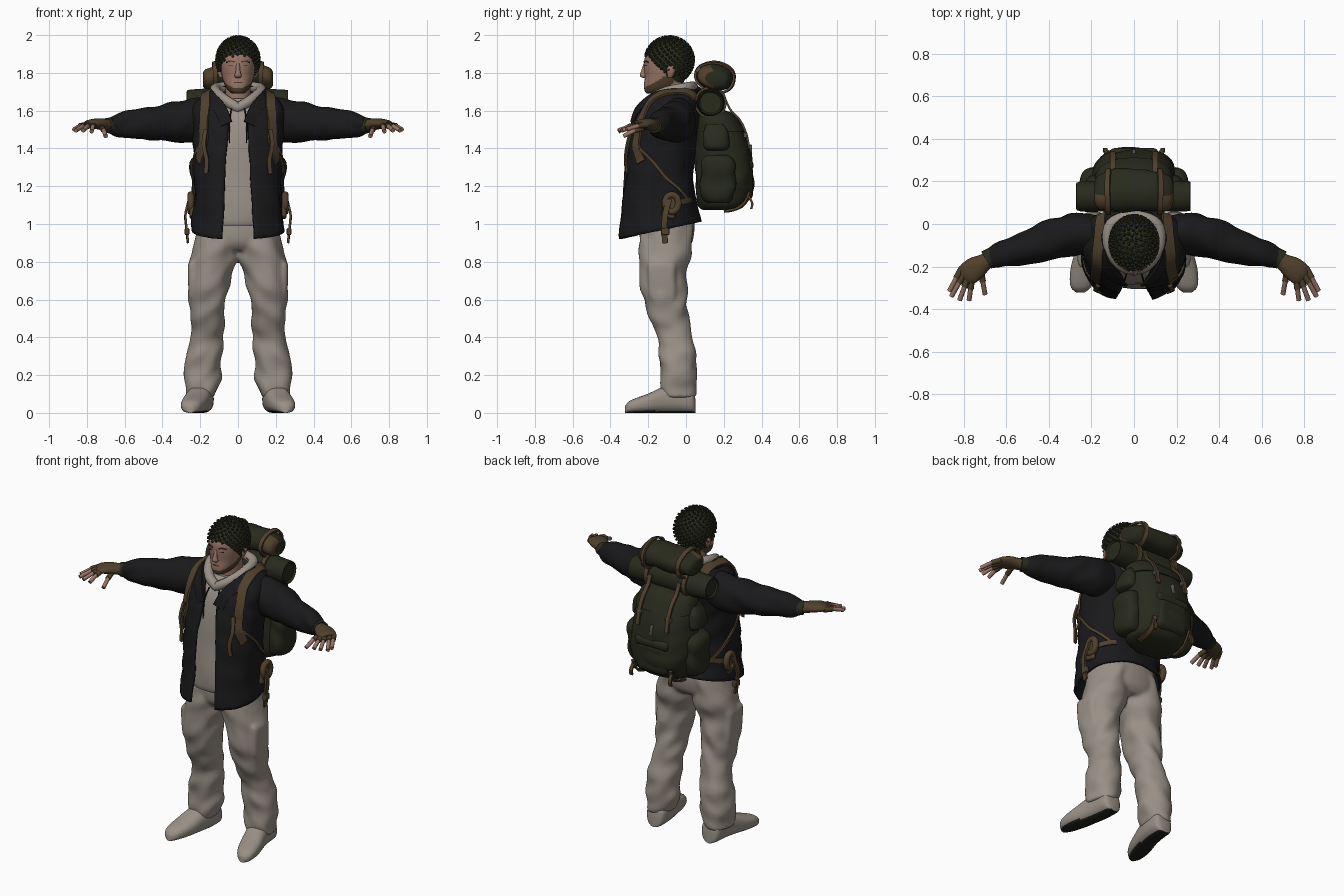
import bpy, bmesh, math
from mathutils import Vector, Matrix, noise
from mathutils.bvhtree import BVHTree

if "Cube" in bpy.data.objects:
    bpy.data.objects.remove(bpy.data.objects["Cube"])

def mat(name, r, g, b):
    m = bpy.data.materials.new(name)
    m.diffuse_color = (r, g, b, 1)
    m.use_nodes = True
    m.node_tree.nodes["Principled BSDF"].inputs["Base Color"].default_value = m.diffuse_color
    return m

BEIGE = mat("beige_cloth", .32, .28, .24)
BLACK = mat("black_jacket", .010, .010, .0112)
GREEN = mat("olive_canvas", .021, .0235, .012)
HAIR = mat("dark_hair", .024, .026, .013)
BROWN = mat("brown_webbing", .08, .052, .025)
SKIN = mat("skin", .32, .18, .135)
SOLE = mat("dark_sole", .014, .016, .011)
METAL = mat("grey_metal", .10, .10, .09)

def finish(name, bm, m, mirror=False):
    bmesh.ops.recalc_face_normals(bm, faces=bm.faces)
    me = bpy.data.meshes.new(name)
    bm.to_mesh(me)
    bm.free()
    ob = bpy.data.objects.new(name, me)
    bpy.context.collection.objects.link(ob)
    me.materials.append(m)
    if mirror:
        ob.modifiers.new("mirror", 'MIRROR')
    return ob

def spline(rows, sub):
    """Smooth curve through rows of numbers."""
    out = []
    for i in range(len(rows) - 1):
        a, b, c, d = (rows[max(0, min(len(rows) - 1, i + k))] for k in (-1, 0, 1, 2))
        for s in range(sub):
            t = s / sub
            out.append([q + .5 * t * (r - p + t * (2*p - 5*q + 4*r - w + t * (3*(q - r) + w - p)))
                        for p, q, r, w in zip(a, b, c, d)])
    return out + [list(rows[-1])]

# Ring makers: centre, side axis, depth axis, front gap
def flat(x, y, z, a, b, tilt=0, gap=0):
    return [x, y, z, a, 0, 0, 0, b, tilt, gap]
def span(z, a, yf, yb, tilt=0, gap=0):
    return flat(0, (yf + yb) / 2, z, a, (yb - yf) / 2, tilt, gap)
def limb(x, y, z, b, c, k=.3):
    return [x, y, z, k * b, math.sqrt(1 - k * k) * b, 0, 0, 0, c, 0]
def along_y(y, x, w, h):
    return [x, y, h / 2, w, 0, 0, 0, 0, h / 2, 0]

def loft(name, rings, m, n=2, seg=32, sub=4, wrinkle=0, mirror=False, gap=False):
    bm = bmesh.new()
    S = lambda q: math.copysign(abs(q) ** (2 / n), q)
    loops = []
    for r in spline(rings, sub):
        c, u, v = Vector(r[:3]), Vector(r[3:6]), Vector(r[6:9])
        t0 = math.asin(min(1, max(0, r[9]) / u.length) ** (n / 2)) if gap else 0
        loop = []
        for i in range(seg + gap):
            t = t0 + (2 * math.pi - 2 * t0) * i / seg
            d = u * S(math.sin(t)) - v * S(math.cos(t))
            p = c + d
            if wrinkle:
                p += d.normalized() * wrinkle * noise.noise(Vector((p.x * 9, p.y * 9, p.z * 12 + p.x * 7)))
            loop.append(bm.verts.new(p))
        loops.append(loop)
    for A, B in zip(loops, loops[1:]):
        for i in range(seg):
            j = (i + 1) % len(A)
            bm.faces.new((A[i], A[j], B[j], B[i]))
    if not gap:
        bm.faces.new(loops[0])
        bm.faces.new(loops[-1])
    return finish(name, bm, m, mirror)

def tube(name, pts, rad, m, mirror=False, closed=False, sub=5):
    cu = bpy.data.curves.new(name, 'CURVE')
    cu.dimensions, cu.bevel_depth, cu.bevel_resolution, cu.use_fill_caps = '3D', rad, 3, True
    pts = spline(pts + pts[:1], sub)[:-1] if closed else spline(pts, sub)
    sp = cu.splines.new('POLY')
    sp.points.add(len(pts) - 1)
    for q, p in zip(sp.points, pts):
        q.co = (*p, 1)
    sp.use_cyclic_u = closed
    ob = bpy.data.objects.new(name, cu)
    bpy.context.collection.objects.link(ob)
    cu.materials.append(m)
    if mirror:
        ob.modifiers.new("mirror", 'MIRROR')
    return ob

def surface(ob):
    return BVHTree.FromPolygons([v.co for v in ob.data.vertices], [p.vertices for p in ob.data.polygons])

def ribbon(name, pts, width, m, centre, on=None, mirror=True):
    """Flat strap through pts, laid on a surface when one is given."""
    bm, loops, centre = bmesh.new(), [], Vector(centre)
    pts = [Vector(p) for p in spline(pts, 6)]
    nrm = [(p - centre).normalized() for p in pts]
    if on:
        for i, p in enumerate(pts):
            loc, nn, _, _ = on.find_nearest(p)
            nrm[i] = nn if nn.dot(nrm[i]) > 0 else -nn
            pts[i] = loc + nrm[i] * .012
    for i, p in enumerate(pts):
        t = pts[min(i + 1, len(pts) - 1)] - pts[max(i - 1, 0)]
        s = t.cross(nrm[i]).normalized() * width / 2
        h = nrm[i] * .006
        loops.append([bm.verts.new(p + q) for q in (s + h, h - s, -s - h, s - h)])
    for A, B in zip(loops, loops[1:]):
        for i in range(4):
            bm.faces.new((A[i], A[i - 1], B[i - 1], B[i]))
    bm.faces.new(loops[0])
    bm.faces.new(loops[-1])
    return finish(name, bm, m, mirror)

def box(name, c, half, m, mirror=False, bevel=0, rot=0):
    bm = bmesh.new()
    bmesh.ops.create_cube(bm, size=2, matrix=Matrix.Translation(c) @ Matrix.Rotation(rot, 4, 'X') @ Matrix.Diagonal((*half, 1)))
    ob = finish(name, bm, m, mirror)
    if bevel:
        b = ob.modifiers.new("bevel", 'BEVEL')
        b.width, b.segments = bevel, 4
    return ob

def paint(ob, m, rule):
    ob.data.materials.append(m)
    for p in ob.data.polygons:
        if rule(p.center, p.normal):
            p.material_index = len(ob.data.materials) - 1

# Trousers: hips, both legs and pockets fused into one cloth surface
hips = loft("hips", [span(1.06, .19, -.24, .04), span(.97, .208, -.247, .045), span(.90, .20, -.24, .032),
                     span(.86, .14, -.21, .0)], BEIGE, 2.2)
leg = loft("leg", [flat(.105, -.105, 1.0, .10, .137), flat(.122, -.11, .85, .126, .137), flat(.14, -.12, .75, .117, .127),
                   flat(.16, -.115, .6, .102, .115), flat(.158, -.088, .5, .088, .11), flat(.165, -.062, .4, .084, .1),
                   flat(.183, -.045, .3, .094, .1), flat(.188, -.04, .2, .102, .096), flat(.192, -.047, .13, .09, .096),
                   flat(.198, -.05, .08, .075, .085)], BEIGE, 2.1, 36, 6, .02)
pocket = loft("pocket", [flat(.228, -.12, .60, .02, .06), flat(.232, -.125, .62, .028, .07), flat(.236, -.13, .77, .03, .075),
                         flat(.234, -.13, .80, .02, .07)], BEIGE, 4)
bm = bmesh.new()
for part, sides in ((hips, (1,)), (leg, (1, -1)), (pocket, (1, -1))):
    for s in sides:
        old = len(bm.verts)
        bm.from_mesh(part.data)
        bm.verts.ensure_lookup_table()
        for v in bm.verts[old:]:
            v.co.x *= s
    bpy.data.objects.remove(part)
trousers = finish("trousers", bm, BEIGE)
rm = trousers.modifiers.new("fuse", 'REMESH')
rm.mode, rm.voxel_size, rm.use_smooth_shade = 'VOXEL', .011, True
sm = trousers.modifiers.new("soften", 'SMOOTH')
sm.iterations = 5

# Shoes with dark undersides
shoe = loft("shoe", [along_y(.05, .19, .03, .07), along_y(.03, .19, .058, .13), along_y(-.05, .195, .066, .15),
                     along_y(-.12, .208, .067, .138), along_y(-.2, .228, .068, .102), along_y(-.26, .242, .06, .08),
                     along_y(-.30, .25, .045, .062), along_y(-.322, .252, .02, .038)], BEIGE, 2.5, mirror=True)
paint(shoe, SOLE, lambda c, n: n.z < -.8)

# Hooded top, hood and drawstrings
loft("hooded_top", [span(.99, .19, -.295, .03), span(1.05, .2, -.305, .03), span(1.3, .2, -.285, .015),
                    span(1.5, .2, -.265, .03), span(1.6, .17, -.225, .04), span(1.665, .11, -.17, .03)], BEIGE, 2.4, wrinkle=.008)
tube("hood_roll", [(0, -.212, 1.615), (.065, -.19, 1.655), (.118, -.105, 1.70), (.105, 0, 1.722), (0, .035, 1.728),
                   (-.105, 0, 1.722), (-.118, -.105, 1.70), (-.065, -.19, 1.655)], .028, BEIGE, closed=True)
tube("drawstring", [(.035, -.235, 1.61), (.045, -.268, 1.54), (.045, -.282, 1.43)], .004, BLACK, True)

# Open jacket
jacket = loft("jacket_body", [span(.965, .235, -.355, .07, .045, .085), span(1.1, .225, -.335, .045, .02, .075),
                              span(1.3, .222, -.315, .03, 0, .065), span(1.45, .23, -.295, .05, 0, .055),
                              span(1.55, .238, -.268, .062, 0, .055), span(1.62, .232, -.228, .068, 0, .075),
                              span(1.67, .19, -.19, .065, 0, .085), span(1.70, .14, -.165, .055, .01, .085)],
              BLACK, 2.5, 56, 5, .014, gap=True)
on_jacket = surface(jacket)
sol = jacket.modifiers.new("thickness", 'SOLIDIFY')
sol.thickness, sol.offset = .016, 0
ribbon("jacket_collar", [(.06, -.283, 1.53), (.095, -.25, 1.61), (.15, -.16, 1.675), (.15, -.03, 1.705), (0, .06, 1.725)],
       .065, BLACK, (0, -.08, 1.5))
loft("sleeve", [limb(.15, -.04, 1.56, .09, .10), limb(.24, -.042, 1.548, .10, .118), limb(.33, -.062, 1.54, .096, .109),
                limb(.42, -.086, 1.535, .088, .097), limb(.5, -.11, 1.53, .08, .085), limb(.58, -.135, 1.525, .07, .072),
                limb(.64, -.15, 1.52, .06, .06), limb(.675, -.162, 1.52, .048, .045)], BLACK, 2, 28, 6, .014, True)

# Gloves and bare fingertips
loft("glove_cuff", [limb(.66, -.155, 1.52, .048, .044, .5), limb(.695, -.17, 1.522, .046, .04, .5)], GREEN, mirror=True)
loft("glove", [limb(.66, -.155, 1.52, .036, .035, .5), limb(.70, -.178, 1.525, .04, .032, .55), limb(.74, -.203, 1.53, .053, .029, .62),
               limb(.78, -.235, 1.53, .054, .023, .62), limb(.80, -.252, 1.525, .04, .015, .62)], BROWN, mirror=True)
for off, tip in ((.038, (.868, -.315, 1.5)), (.013, (.858, -.34, 1.495)), (-.012, (.82, -.358, 1.495)), (-.036, (.775, -.358, 1.49)), (None, (.70, -.33, 1.465))):
    a = Vector((.785 + .62 * off, -.235 + .78 * off, 1.525)) if off is not None else Vector((.72, -.22, 1.51))
    b = Vector(tip)
    mid = a.lerp(b, .45) + Vector((0, 0, .006))
    tube("glove_finger", [a, mid], .015, BROWN, True)
    tube("fingertip", [a.lerp(mid, .8), mid, mid.lerp(b, .85), b], .0115, SKIN, True)

# Head, face and beard
loft("neck", [span(1.6, .07, -.15, .01), span(1.75, .066, -.15, 0)], SKIN)
head = loft("head", [span(1.69, .02, -.205, -.14), span(1.70, .045, -.217, -.09), span(1.73, .068, -.222, -.03),
                     span(1.78, .084, -.218, 0), span(1.84, .092, -.222, .01), span(1.89, .093, -.215, .01),
                     span(1.93, .08, -.19, 0), span(1.96, .04, -.14, -.03)], SKIN, 2.2, 56, 8)
paint(head, BROWN, lambda c, n: c.z < 1.72 + .55 * (c.y + .22) and c.y < -.065)
paint(head, HAIR, lambda c, n: c.z > 1.885 - (c.y + .2) * .9)
loft("nose", [flat(0, -.214, 1.85, .01, .01), flat(0, -.224, 1.81, .012, .014), flat(0, -.226, 1.785, .019, .018),
              flat(0, -.22, 1.774, .012, .01)], SKIN, 2, 16)
ribbon("eyebrow", [(.02, -.219, 1.858), (.04, -.212, 1.863), (.06, -.198, 1.857)], .007, BROWN, (0, -.1, 1.86))
ribbon("eye", [(.026, -.2165, 1.84), (.036, -.213, 1.841), (.048, -.206, 1.84)], .004, SOLE, (0, -.1, 1.84))
ribbon("mouth", [(0, -.217, 1.75), (.014, -.215, 1.75), (.026, -.208, 1.749)], .005, BROWN, (0, -.1, 1.75))
loft("ear", [flat(.09, -.085, 1.775, .008, .012), flat(.097, -.08, 1.80, .012, .02), flat(.1, -.078, 1.825, .012, .022),
             flat(.097, -.08, 1.842, .006, .012)], SKIN, 2, 16, mirror=True)

# Curly hair: a cap cut at the hairline, covered in small curls
hairline = lambda p: p.z > 1.88 - (p.y + .2) * .85
bm = bmesh.new()
hc, hr = Vector((0, -.088, 1.868)), Vector((.109, .124, .12))
bmesh.ops.create_uvsphere(bm, u_segments=48, v_segments=36, radius=1, matrix=Matrix.Translation(hc) @ Matrix.Diagonal((*hr, 1)))
bmesh.ops.delete(bm, geom=[f for f in bm.faces if not hairline(f.calc_center_median())], context='FACES')
N = 330
for i in range(N):
    z = 1 - 2 * (i + .5) / N
    r, t = math.sqrt(1 - z * z), i * 2.39996
    d = Vector((r * math.cos(t), r * math.sin(t), z))
    p = hc + Vector((hr.x * d.x, hr.y * d.y, hr.z * d.z))
    if hairline(p):
        turn = d.to_track_quat('Z', 'Y').to_matrix().to_4x4()
        bmesh.ops.create_cone(bm, segments=6, radius1=.012, radius2=.006, depth=.024, cap_ends=True, matrix=Matrix.Translation(p) @ turn)
finish("curly_hair", bm, HAIR)

# Backpack body, pockets and lid
pack = loft("backpack_body", [span(1.075, .12, .09, .22), span(1.10, .17, .065, .31), span(1.2, .195, .05, .358),
                              span(1.3, .198, .05, .355), span(1.4, .192, .05, .337), span(1.5, .18, .055, .30),
                              span(1.56, .165, .06, .265), span(1.585, .13, .08, .22)], GREEN, 2.5, 44, wrinkle=.012)
on_pack = surface(pack)
loft("backpack_lid", [span(1.49, .188, .055, .312), span(1.55, .178, .055, .28), span(1.585, .155, .065, .25),
                      span(1.60, .11, .09, .21)], GREEN, 2.5, 40)
loft("side_pocket", [flat(.18, .17, 1.11, .03, .05), flat(.19, .17, 1.14, .05, .085), flat(.195, .17, 1.24, .058, .095),
                     flat(.195, .17, 1.33, .056, .09), flat(.185, .165, 1.365, .035, .06)], GREEN, 2.5, wrinkle=.015, mirror=True)
loft("upper_side_pouch", [flat(.175, .16, 1.39, .03, .05), flat(.185, .16, 1.41, .046, .07), flat(.18, .155, 1.48, .044, .07),
                          flat(.165, .15, 1.53, .03, .05)], GREEN, 2.5, wrinkle=.015, mirror=True)
box("back_pocket", (0, .31, 1.22), (.11, .045, .10), GREEN, False, .04)
box("back_pocket_flap", (0, .315, 1.31), (.115, .042, .03), GREEN, False, .025)
box("back_buckle", (0, .334, 1.39), (.009, .016, .03), METAL, False, .005)

# Bed roll and top pouch
def across(x, y, z, b, c, tilt=0):
    return [x, y, z, 0, b, tilt, 0, -tilt, c, 0]
loft("bed_roll", [across(x, .13, 1.643, r, r) for x, r in ((-.262, .05), (-.25, .07), (0, .074), (.245, .07), (.255, .055))],
     GREEN, 2, 32, wrinkle=.006)
pouch = loft("top_pouch", [across(x, y, z, b, c, -.02) for x, y, z, b, c in
                           ((-.185, .15, 1.765, .045, .03), (-.165, .15, 1.77, .08, .05), (-.09, .155, 1.778, .095, .06),
                            (.09, .155, 1.778, .095, .06), (.165, .15, 1.77, .08, .05), (.185, .15, 1.765, .045, .03))],
             GREEN, 2.2, 32, wrinkle=.016)
paint(pouch, BROWN, lambda c, n: abs(c.x) > .11 and c.y < .14)
ring = lambda x, y, z, a, b: [(x, y + a * math.cos(i * math.pi / 8), z + b * math.sin(i * math.pi / 8)) for i in range(17)]
ribbon("roll_strap", ring(.13, .13, 1.643, .08, .08), .026, BROWN, (.13, .13, 1.643))
ribbon("pouch_strap", ring(.12, .155, 1.778, .1, .062), .024, BROWN, (.12, .155, 1.778), surface(pouch))
ribbon("lid_strap", [(.1, .21, 1.66), (.1, .235, 1.605), (.1, .285, 1.55), (.1, .318, 1.48), (.1, .335, 1.40)], .024, BROWN, (.1, .1, 1.4))
box("lid_buckle", (.1, .315, 1.47), (.018, .01, .014), METAL, True, .004)
ribbon("base_strap", [(.13, .2, 1.07), (.13, .31, 1.10), (.13, .34, 1.17)], .024, BROWN, (.13, .2, 1.3), on_pack)
ribbon("base_strap_tail", [(.13, .33, 1.15), (.135, .35, 1.11), (.135, .345, 1.08)], .02, BROWN, (.13, .1, 1.1))

# Shoulder straps, side straps and hip harness
mid = (.1, -.11, 1.45)
ribbon("shoulder_strap", [(.15, .05, 1.67), (.155, 0, 1.695), (.16, -.08, 1.69), (.17, -.19, 1.64), (.19, -.26, 1.53),
                          (.2, -.28, 1.42), (.215, -.24, 1.33)], .052, BROWN, mid, on_jacket)
ribbon("strap_tail", [(.17, -.29, 1.5), (.18, -.31, 1.42), (.165, -.32, 1.34), (.17, -.316, 1.27)], .022, BROWN, mid)
ribbon("side_strap", [(.2, -.27, 1.42), (.225, -.2, 1.36), (.23, -.1, 1.24), (.2, .03, 1.13)], .016, BROWN, mid, on_jacket)
ribbon("hip_belt", [(.17, .06, 1.13), (.21, 0, 1.12), (.235, -.07, 1.11)], .03, BROWN, (0, -.11, 1.12), on_jacket)
tube("hip_ring", [(.25, -.075 + .036 * math.cos(i * math.pi / 4), 1.11 + .045 * math.sin(i * math.pi / 4)) for i in range(8)],
     .018, BROWN, True, True)
box("hip_pad", (.243, -.085, 1.09), (.013, .036, .06), BROWN, True, .012, -.2)
ribbon("hip_tail", [(.26, -.09, 1.13), (.278, -.11, 1.05), (.272, -.115, .97), (.265, -.11, .9)], .03, BROWN, (0, -.1, 1.02))
box("hip_buckle", (.27, -.11, .96), (.012, .022, .018), BROWN, True, .005)

# Smooth shading with sharp edges kept
for ob in bpy.data.objects:
    ob.select_set(ob.type == 'MESH')
bpy.context.view_layer.objects.active = head
bpy.ops.object.shade_smooth_by_angle(angle=math.radians(40))
